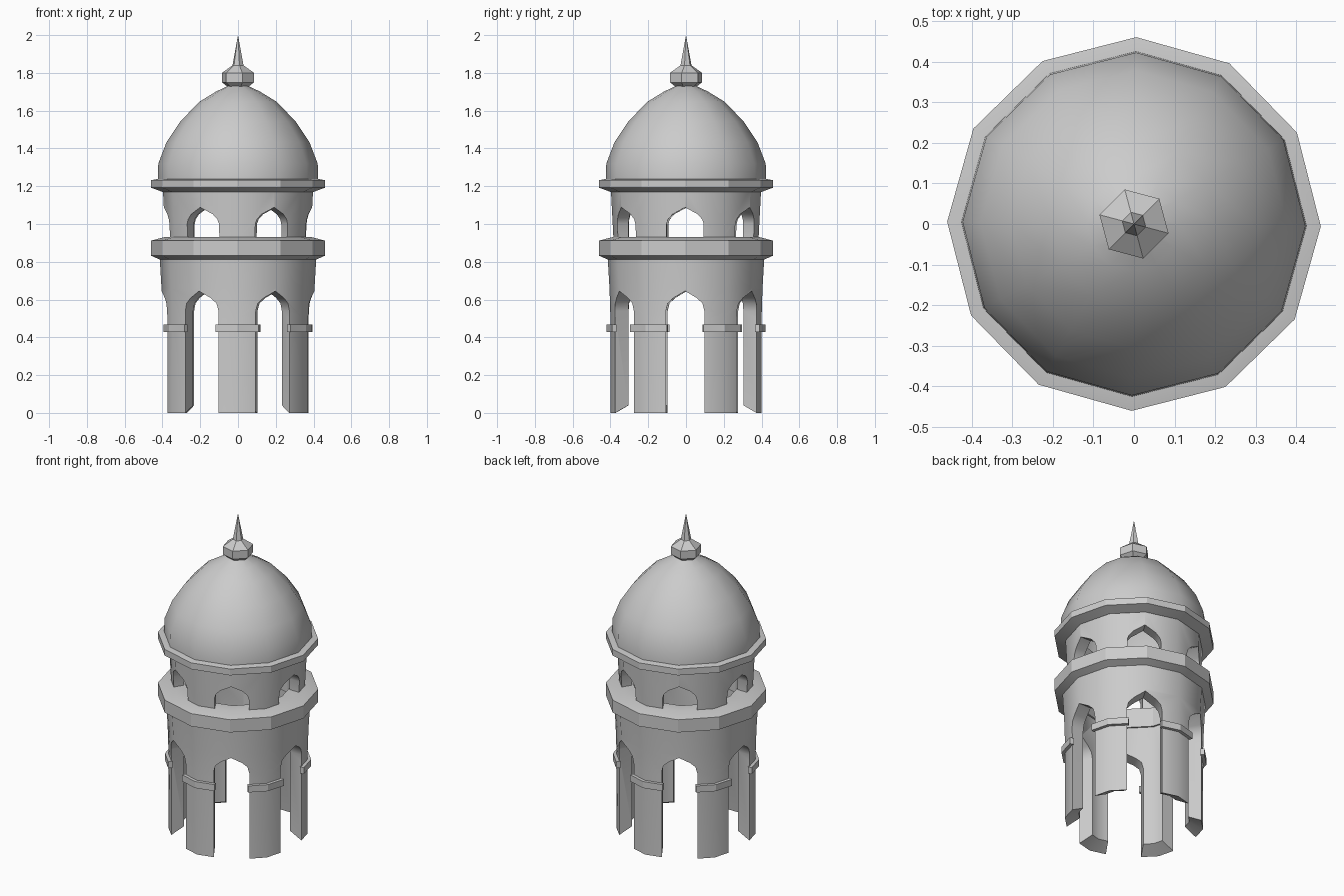
import bpy, bmesh, math
from math import cos, sin, radians
from mathutils import Vector, Matrix

cube = bpy.data.objects.get("Cube")
if cube:
    bpy.data.objects.remove(cube, do_unlink=True)

stone = bpy.data.materials.new("grey_stone")
stone.use_nodes = True
stone.diffuse_color = (0.6, 0.6, 0.6, 1)
stone.node_tree.nodes["Principled BSDF"].inputs["Base Color"].default_value = stone.diffuse_color


def finish(name, bm, smooth=None):
    bmesh.ops.remove_doubles(bm, verts=bm.verts, dist=1e-5)
    bmesh.ops.recalc_face_normals(bm, faces=bm.faces)
    mesh = bpy.data.meshes.new(name)
    bm.to_mesh(mesh)
    bm.free()
    mesh.materials.append(stone)
    ob = bpy.data.objects.new(name, mesh)
    bpy.context.collection.objects.link(ob)
    if smooth:
        shade(ob, smooth)
    return ob


def activate(ob):
    bpy.ops.object.select_all(action='DESELECT')
    ob.select_set(True)
    bpy.context.view_layer.objects.active = ob


def shade(ob, angle):
    activate(ob)
    bpy.ops.object.shade_smooth_by_angle(angle=radians(angle))


def lathe(name, profile, sides=12, turn=-0.7, closed=True, smooth=None):
    """Revolve a (radius, height) profile around z."""
    bm = bmesh.new()
    rings = []
    for r, z in profile:
        rings.append([bm.verts.new((r * cos(a), r * sin(a), z)) for a in
                      (radians(turn + 360 * i / sides) for i in range(sides))])
    pairs = list(zip(rings, rings[1:]))
    if closed:
        pairs.append((rings[-1], rings[0]))
    for low, high in pairs:
        for i in range(sides):
            j = (i + 1) % sides
            bm.faces.new((low[i], low[j], high[j], high[i]))
    return finish(name, bm, smooth)


def cut_arches(drum, half_outline, bottom):
    """Cut six pointed arches, each with parallel jambs, through a drum wall."""
    half = [(half_outline[0][0], bottom)] + half_outline
    outline = half + [(-y, z) for y, z in reversed(half) if y > 0]
    bm = bmesh.new()
    for k in range(6):
        spin = Matrix.Rotation(radians(60 * k - 0.7), 3, 'Z')
        inner, outer = [[bm.verts.new(spin @ Vector((x, y, z))) for y, z in outline]
                        for x in (0.22, 0.6)]
        bm.faces.new(inner)
        bm.faces.new(outer)
        for i in range(len(outline)):
            j = (i + 1) % len(outline)
            bm.faces.new((inner[i], inner[j], outer[j], outer[i]))
    cutter = finish("arch_cutter", bm)
    cutter.hide_render = True
    mod = drum.modifiers.new("arches", 'BOOLEAN')
    mod.operation, mod.solver, mod.object = 'DIFFERENCE', 'EXACT', cutter
    activate(drum)
    bpy.ops.object.modifier_apply(modifier=mod.name)
    bpy.data.objects.remove(cutter, do_unlink=True)
    shade(drum, 35)


# Lower arcade: six pillars joined by pointed arches
lower = lathe("lower_arcade", [(0.32, 0.04), (0.4, 0), (0.4, 0.5), (0.405, 0.66),
                               (0.415, 0.83), (0.32, 0.83)])
cut_arches(lower, [(0.102, 0.54), (0.092, 0.58), (0.062, 0.608), (0, 0.645)], -0.1)

# Balcony ring
lathe("balcony_ring", [(0.31, 0.81), (0.41, 0.81), (0.46, 0.832), (0.46, 0.912),
                       (0.385, 0.932), (0.31, 0.932)], smooth=20)

# Upper arcade with small windows
upper = lathe("upper_arcade", [(0.32, 0.92), (0.384, 0.92), (0.398, 1.19), (0.32, 1.19)])
cut_arches(upper, [(0.098, 1.0), (0.09, 1.025), (0.066, 1.052), (0, 1.088)], 0.88)

# Cornice under the dome
lathe("cornice_ring", [(0.31, 1.17), (0.4, 1.17), (0.46, 1.192), (0.46, 1.232),
                       (0.42, 1.24), (0.31, 1.24)], smooth=20)

# Dome shell
lathe("dome", [(0.39, 1.235), (0.425, 1.235), (0.422, 1.32), (0.378, 1.434), (0.305, 1.543),
               (0.205, 1.647), (0.115, 1.702), (0.045, 1.735), (0.04, 1.7),
               (0.19, 1.62), (0.35, 1.42)], smooth=50)

# Finial: faceted collar and spike
lathe("finial_collar", [(0, 1.72), (0.055, 1.725), (0.088, 1.75), (0.088, 1.8),
                        (0.03, 1.84), (0, 1.84)], sides=6, turn=45, closed=False)
lathe("finial_spike", [(0, 1.83), (0.032, 1.83), (0, 2)], sides=6, turn=45, closed=False)

# Bands around the outer face of each pillar
bm = bmesh.new()
for k in range(6):
    loops = []
    for r in (0.395, 0.42):
        corners = [Vector((r * cos(a), r * sin(a), 0)) for a in
                   (radians(60 * k + d - 0.7) for d in (0, 30, 60))]
        path = [corners[1].lerp(corners[0], 0.54), corners[1], corners[1].lerp(corners[2], 0.54)]
        loops.append(path)
    section = loops[0] + loops[1][::-1]
    low = [bm.verts.new(p + Vector((0, 0, 0.427))) for p in section]
    high = [bm.verts.new(p + Vector((0, 0, 0.468))) for p in section]
    bm.faces.new(low)
    bm.faces.new(high)
    for i in range(6):
        j = (i + 1) % 6
        bm.faces.new((low[i], low[j], high[j], high[i]))
finish("pillar_bands", bm)
